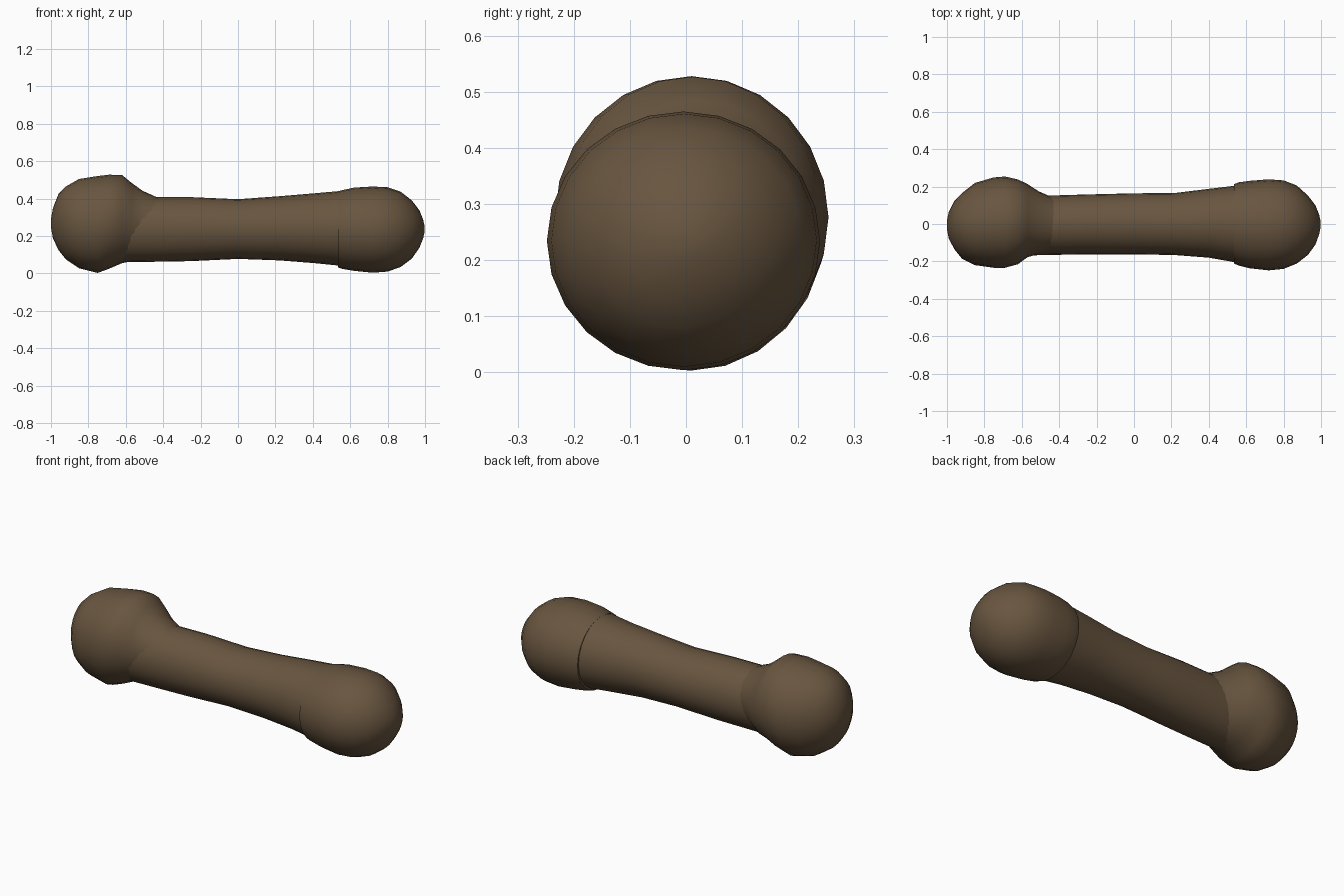
import bpy, bmesh, math

brown = bpy.data.materials.new("dark_brown")
brown.diffuse_color = (0.138, 0.091, 0.050, 1)
SEG = 24


def loft(name, rings):
    """Closed skin through elliptical rings: (x, z_top, z_bottom, y_back, y_front)."""
    bm = bmesh.new()
    loops = []
    for x, zt, zb, yb, yf in rings:
        cz, rz = (zt + zb) / 2, (zt - zb) / 2
        cy, ry = (yb + yf) / 2, (yb - yf) / 2
        loops.append([bm.verts.new((x, cy + ry * math.cos(a), cz + rz * math.sin(a)))
                      for a in (2 * math.pi * i / SEG for i in range(SEG))])
    for a, b in zip(loops, loops[1:]):
        for i in range(SEG):
            j = (i + 1) % SEG
            bm.faces.new((a[i], a[j], b[j], b[i]))
    bm.faces.new(loops[0])
    bm.faces.new(loops[-1])
    bmesh.ops.recalc_face_normals(bm, faces=bm.faces)
    me = bpy.data.meshes.new(name)
    bm.to_mesh(me)
    bm.free()
    me.materials.append(brown)
    ob = bpy.data.objects.new(name, me)
    bpy.context.collection.objects.link(ob)
    bpy.ops.object.select_all(action='DESELECT')
    ob.select_set(True)
    bpy.context.view_layer.objects.active = ob
    bpy.ops.object.shade_smooth_by_angle(angle=math.radians(40))
    return ob


# Waisted shaft
loft("shaft", [
    (-0.66, 0.41, 0.06, 0.15, -0.17),
    (-0.42, 0.408, 0.063, 0.153, -0.165),
    (-0.25, 0.408, 0.066, 0.158, -0.162),
    (0.00, 0.397, 0.078, 0.164, -0.162),
    (0.22, 0.413, 0.070, 0.166, -0.166),
    (0.40, 0.428, 0.056, 0.188, -0.180),
    (0.56, 0.442, 0.040, 0.207, -0.208)])

# Larger left knob, flaring onto the shaft
loft("left_knob", [
    (-1.00, 0.29, 0.245, 0.02, -0.03),
    (-0.99, 0.348, 0.190, 0.065, -0.08),
    (-0.96, 0.425, 0.125, 0.125, -0.135),
    (-0.92, 0.465, 0.075, 0.165, -0.185),
    (-0.85, 0.505, 0.028, 0.220, -0.220),
    (-0.75, 0.521, 0.003, 0.249, -0.234),
    (-0.69, 0.528, 0.025, 0.254, -0.234),
    (-0.62, 0.527, 0.055, 0.238, -0.215),
    (-0.57, 0.485, 0.066, 0.214, -0.178),
    (-0.51, 0.442, 0.090, 0.175, -0.160),
    (-0.43, 0.406, 0.130, 0.140, -0.145)])

# Smaller right knob with a stepped seam
loft("right_knob", [
    (0.535, 0.440, 0.032, 0.213, -0.212),
    (0.56, 0.446, 0.024, 0.223, -0.222),
    (0.62, 0.459, 0.014, 0.231, -0.237),
    (0.72, 0.465, 0.004, 0.239, -0.248),
    (0.80, 0.461, 0.010, 0.233, -0.240),
    (0.87, 0.437, 0.035, 0.206, -0.212),
    (0.93, 0.390, 0.080, 0.152, -0.165),
    (0.97, 0.337, 0.138, 0.100, -0.110),
    (0.99, 0.288, 0.188, 0.050, -0.055),
    (0.997, 0.255, 0.220, 0.018, -0.02)])
